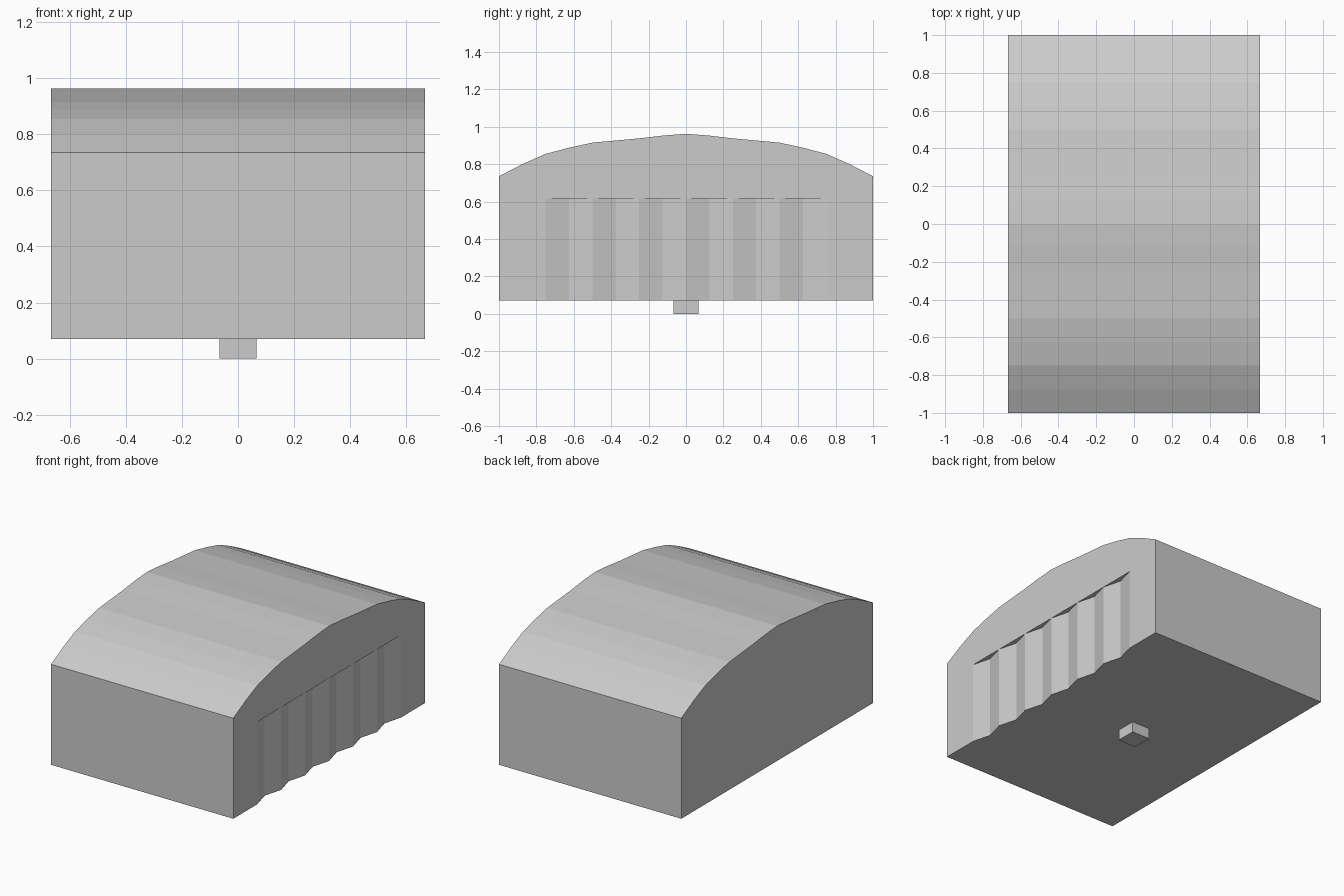
import bpy, bmesh

if "Cube" in bpy.data.objects:
    bpy.data.objects.remove(bpy.data.objects["Cube"])

HALF_X, BASE, LEDGE, DEPTH = 0.666, 0.071, 0.616, 0.033
# half of the arched roof profile (y, z), eave to ridge
ARCH = [(-1, 0.735), (-0.875, 0.80), (-0.75, 0.855), (-0.625, 0.888),
        (-0.5, 0.915), (-0.25, 0.938), (-0.12, 0.953), (0, 0.9625)]
arch = ARCH + [(-y, z) for y, z in reversed(ARCH[:-1])]


def finish(bm, name):
    bmesh.ops.remove_doubles(bm, verts=bm.verts, dist=1e-5)
    bmesh.ops.recalc_face_normals(bm, faces=bm.faces)
    mesh = bpy.data.meshes.new(name)
    bm.to_mesh(mesh)
    bm.free()
    obj = bpy.data.objects.new(name, mesh)
    bpy.context.collection.objects.link(obj)
    return obj


# arched body with a pleated recess in the right side
bm = bmesh.new()


def face(*points):
    bm.faces.new([bm.verts.new(p) for p in points])


# pleat line in plan: alternates between the wall plane and the recess
pleats = [(HALF_X - DEPTH * (i % 2), -0.75 + 0.125 * i) for i in range(13)]
crests = pleats[::2]

# roof strips, front and back walls
outline = [(-1, BASE)] + arch + [(1, BASE)]
for (y0, z0), (y1, z1) in zip(outline, outline[1:]):
    face((-HALF_X, y0, z0), (HALF_X, y0, z0), (HALF_X, y1, z1), (-HALF_X, y1, z1))

# plain left wall
face(*[(-HALF_X, y, z) for y, z in outline])

# right wall around the recess
face(*[(HALF_X, y, z) for y, z in outline], (HALF_X, 0.75, BASE),
     *[(x, y, LEDGE) for x, y in reversed(crests)], (HALF_X, -0.75, BASE))

# pleat panels and the small ledges above them
for (x0, y0), (x1, y1) in zip(pleats, pleats[1:]):
    face((x0, y0, BASE), (x1, y1, BASE), (x1, y1, LEDGE), (x0, y0, LEDGE))
for i in range(0, 12, 2):
    face(*[(x, y, LEDGE) for x, y in pleats[i:i + 3]])

# underside follows the pleats
face((-HALF_X, 1, BASE), (-HALF_X, -1, BASE), (HALF_X, -1, BASE),
     *[(x, y, BASE) for x, y in pleats], (HALF_X, 1, BASE))
finish(bm, "arched_body")

# small foot under the centre
bm = bmesh.new()
bmesh.ops.create_cube(bm, size=1)
bmesh.ops.scale(bm, vec=(0.133, 0.134, BASE), verts=bm.verts)
foot = finish(bm, "foot")
foot.location.z = BASE / 2
